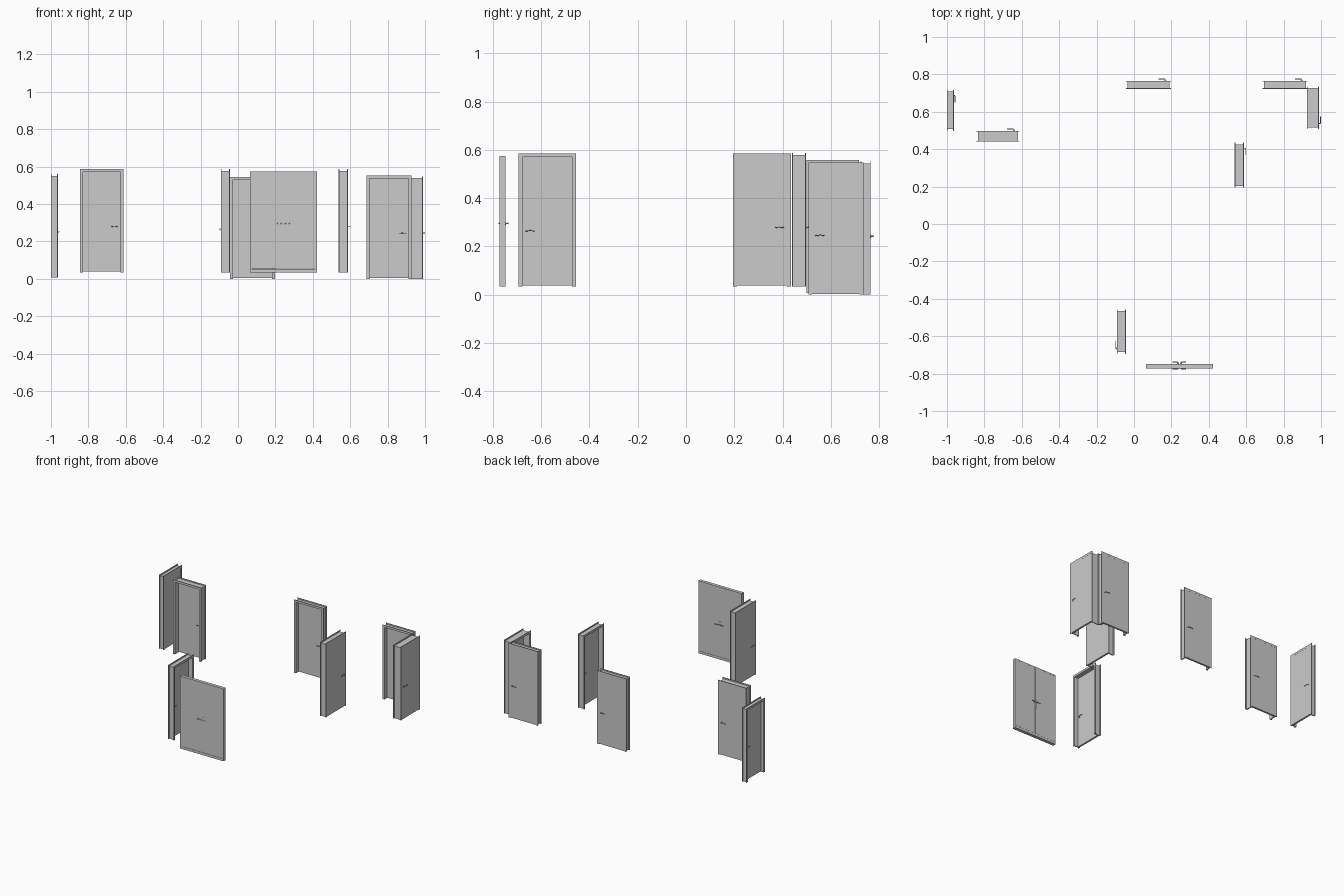
import bpy, bmesh, math
from mathutils import Matrix, Vector

if "Cube" in bpy.data.objects:
    bpy.data.objects.remove(bpy.data.objects["Cube"])


def prism(name, pts, y0, y1, mat):
    """Extrude an (x, z) outline along y from y0 to y1."""
    bm = bmesh.new()
    face = bm.faces.new([bm.verts.new((x, y0, z)) for x, z in pts])
    ext = bmesh.ops.extrude_face_region(bm, geom=[face])
    bmesh.ops.translate(bm, vec=(0, y1 - y0, 0),
                        verts=[v for v in ext["geom"] if isinstance(v, bmesh.types.BMVert)])
    bmesh.ops.recalc_face_normals(bm, faces=bm.faces)
    me = bpy.data.meshes.new(name)
    bm.to_mesh(me)
    bm.free()
    ob = bpy.data.objects.new(name, me)
    ob.matrix_world = mat
    bpy.context.collection.objects.link(ob)
    return ob


def rect(x0, x1, z0, z1):
    return [(x0, z0), (x1, z0), (x1, z1), (x0, z1)]


def arch(outer, inner, top_out, top_in):
    """Upside-down U outline: two legs and a head, open at the floor."""
    return [(-outer, 0), (-outer, top_out), (outer, top_out), (outer, 0),
            (inner, 0), (inner, top_in), (-inner, top_in), (-inner, 0)]


def disc(x, z, r, n=16):
    return [(x + r * math.cos(2 * math.pi * i / n), z + r * math.sin(2 * math.pi * i / n))
            for i in range(n)]


def lever(name, x, z, face, out, reach, length, mat):
    """Rosette and bent lever; out = +1/-1 side, length signed along x."""
    prism(name + "_rosette", disc(x, z, 0.006), face, face + out * 0.002, mat)
    cu = bpy.data.curves.new(name + "_lever", "CURVE")
    cu.dimensions = "3D"
    cu.bevel_depth = 0.002
    cu.bevel_resolution = 1
    cu.use_fill_caps = True
    y = face + out * (reach - 0.002)
    path = [(x, face, z), (x, y - out * 0.002, z), (x + length * 0.08, y, z),
            (x + length * 0.5, y, z + 0.002), (x + length, y, z)]
    sp = cu.splines.new("POLY")
    sp.points.add(len(path) - 1)
    for p, co in zip(sp.points, path):
        p.co = (*co, 1)
    ob = bpy.data.objects.new(name + "_lever", cu)
    ob.matrix_world = mat
    bpy.context.collection.objects.link(ob)


def single_door(name, cx, cy, z0, width, depth, height, angle, side, handle_z, reach=0.012):
    """Local +y is the flush leaf side, side = which x end carries the handle."""
    mat = Matrix.Translation((cx, cy, z0)) @ Matrix.Rotation(math.radians(angle), 4, "Z")
    w, d = width / 2, depth / 2
    trim, flange = 0.016, 0.004
    # casings on both wall faces and the lining between them
    casing = arch(w, w - trim, height, height - trim)
    prism(name + "_inner_casing", casing, -d, -d + flange, mat)
    prism(name + "_outer_casing", casing, d - flange, d, mat)
    prism(name + "_lining", arch(w - 0.009, w - trim, height - 0.009, height - trim),
          -d + flange, d - flange, mat)
    # leaf, flush with the outer casing
    back, front = d - 0.014, d - 0.0004
    prism(name + "_leaf", rect(-w + trim, w - trim, 0.003, height - trim), back, front, mat)
    # handles on both faces
    hx, hz = side * (w - 0.030), handle_z - z0
    lever(name + "_outer_handle", hx, hz, front, 1, reach, -side * 0.037, mat)
    lever(name + "_inner_handle", hx, hz, back, -1, reach, -side * 0.037, mat)


# name, centre x, centre y, floor z, width, depth, height, turn, handle end, handle z
single_door("west_door", -0.982, 0.608, 0.008, 0.219, 0.038, 0.551, -90, -1, 0.25, 0.008)
single_door("northwest_door", -0.728, 0.469, 0.035, 0.232, 0.058, 0.553, 0, 1, 0.279)
single_door("north_door", 0.077, 0.744, 0.0, 0.241, 0.043, 0.545, 0, 1, 0.24)
single_door("northeast_door", 0.807, 0.744, 0.0, 0.241, 0.043, 0.553, 0, 1, 0.243)
single_door("east_door", 0.956, 0.621, 0.0, 0.228, 0.064, 0.548, -90, 1, 0.245)
single_door("middle_door", 0.563, 0.315, 0.035, 0.240, 0.049, 0.551, -90, -1, 0.278)
single_door("south_door", -0.067, -0.575, 0.035, 0.238, 0.048, 0.551, 90, -1, 0.264)

# double entrance door: closed frame with threshold
mat = Matrix.Translation((0.243, -0.760, 0.035))
w, d, h, t = 0.179, 0.012, 0.540, 0.010
prism("entrance_frame", arch(w, w - t, h, h - t), -d, d, mat)
prism("entrance_threshold", rect(-w + t, w - t, 0, 0.018), -d, d, mat)
for s, label in ((-1, "left"), (1, "right")):
    a, b = sorted((s * 0.0008, s * (w - t)))
    prism(f"entrance_{label}_leaf", rect(a, b, 0.019, h - t), -d + 0.0004, d - 0.0004, mat)
    for o, face in ((-1, "front"), (1, "back")):
        name = f"entrance_{label}_{face}"
        hx = s * 0.008
        px = sorted((hx - 0.004, hx + 0.004))
        y = o * (d - 0.0004)
        prism(name + "_plate", rect(px[0], px[1], 0.222, 0.284), y, y + o * 0.0015, mat)
        lever(name + "_handle", hx, 0.260, y, o, 0.006 if o < 0 else 0.013, s * 0.028, mat)
